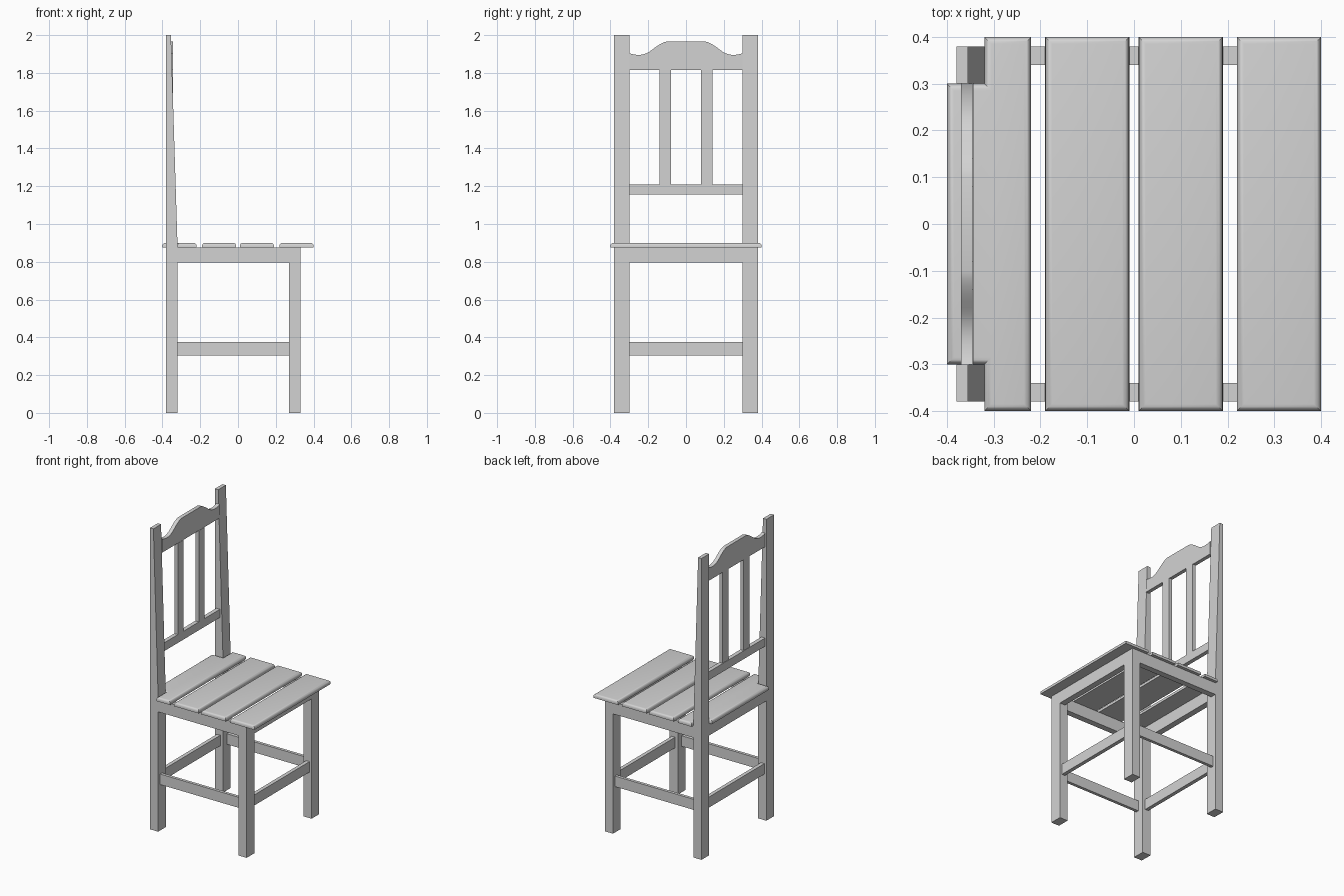
import bpy
import bmesh
import math

old = bpy.data.objects.get("Cube")
if old:
    bpy.data.objects.remove(old, do_unlink=True)

GREY = (0.65, 0.65, 0.65, 1)
mat = bpy.data.materials.new("plain grey")
mat.use_nodes = True
mat.diffuse_color = GREY
mat.node_tree.nodes["Principled BSDF"].inputs["Base Color"].default_value = GREY


def prism(name, outline, axis, lo, hi):
    """Extrude a 2D outline along an axis: x takes (y, z), y takes (x, z), z takes (x, y)."""
    bm = bmesh.new()

    def place(p, d):
        c = list(p)
        c.insert("xyz".index(axis), d)
        return bm.verts.new(c)

    a = [place(p, lo) for p in outline]
    b = [place(p, hi) for p in outline]
    bm.faces.new(a)
    bm.faces.new(b[::-1])
    for i in range(len(a)):
        j = (i + 1) % len(a)
        bm.faces.new((a[i], a[j], b[j], b[i]))
    bmesh.ops.recalc_face_normals(bm, faces=bm.faces[:])
    mesh = bpy.data.meshes.new(name)
    bm.to_mesh(mesh)
    bm.free()
    mesh.materials.append(mat)
    ob = bpy.data.objects.new(name, mesh)
    bpy.context.collection.objects.link(ob)
    return ob


def box(name, x, y, z):
    rect = [(x[0], y[0]), (x[1], y[0]), (x[1], y[1]), (x[0], y[1])]
    return prism(name, rect, "z", *z)


def slat(name, outline):
    """Seat board with its upper edges rounded over."""
    ob = prism(name, outline, "z", 0.875, 0.9)
    bm = bmesh.new()
    bm.from_mesh(ob.data)
    top = [e for e in bm.edges if all(v.co.z > 0.89 for v in e.verts)]
    bmesh.ops.bevel(bm, geom=top, offset=0.015, segments=4, profile=0.5,
                    affect='EDGES')
    bm.to_mesh(ob.data)
    bm.free()


# Legs, side aprons, side stretchers and back spindles, on both sides
back_leg = [(-0.38, 0), (-0.32, 0), (-0.32, 0.88), (-0.355, 2), (-0.38, 2)]
for side, s in (("near", -1), ("far", 1)):
    def span(a, b):
        return sorted((s * a, s * b))
    prism("back_leg_" + side, back_leg, "y", *span(0.3, 0.38))
    box("front_leg_" + side, (0.27, 0.33), span(0.3, 0.38), (0, 0.875))
    box("side_apron_" + side, (-0.32, 0.27), span(0.34, 0.38), (0.795, 0.875))
    box("side_stretcher_" + side, (-0.32, 0.27), span(0.34, 0.36), (0.305, 0.375))
    box("back_spindle_" + side, (-0.367, -0.343), span(0.08, 0.14), (1.21, 1.815))

# Cross aprons and cross stretchers
inner = (-0.3, 0.3)
box("front_apron", (0.29, 0.33), inner, (0.795, 0.875))
box("back_apron", (-0.38, -0.34), inner, (0.795, 0.875))
box("front_stretcher", (0.29, 0.315), inner, (0.305, 0.375))
box("back_stretcher", (-0.365, -0.34), inner, (0.305, 0.375))

# Seat slats, the rear one notched around the back legs
for i, x0 in enumerate((-0.19, 0.01, 0.22)):
    x1 = x0 + 0.18
    slat(f"seat_slat_{i + 2}", [(x0, -0.4), (x1, -0.4), (x1, 0.4), (x0, 0.4)])
slat("seat_slat_1", [(-0.4, -0.3), (-0.32, -0.3), (-0.32, -0.4), (-0.22, -0.4),
                     (-0.22, 0.4), (-0.32, 0.4), (-0.32, 0.3), (-0.4, 0.3)])

# Lower back rail
box("lower_back_rail", (-0.37, -0.343), inner, (1.155, 1.21))

# Crest rail: scooped shoulders rising to a flat centre
half = [(0.3, 1.905)]
for i in range(13):
    t = i / 12
    y = 0.29 - 0.19 * t
    if y > 0.18:
        z = 1.895 + 0.9 * (y - 0.25) ** 2 * (6 if y < 0.25 else 4)
    else:
        z = 1.966 - 0.044 * ((y - 0.1) / 0.08) ** 1.5 if y > 0.1 else 1.966
    half.append((y, z))
crest = [(-0.3, 1.815), (0.3, 1.815)] + half + [(-y, z) for y, z in half[::-1]]
prism("crest_rail", crest, "x", -0.37, -0.345)

# Smooth the rounded edges while keeping corners crisp
bpy.ops.object.select_all(action='DESELECT')
for ob in bpy.data.objects:
    if ob.type == 'MESH' and ob.name.startswith(("seat_slat", "crest")):
        ob.select_set(True)
        bpy.context.view_layer.objects.active = ob
bpy.ops.object.shade_smooth_by_angle(angle=math.radians(30))
